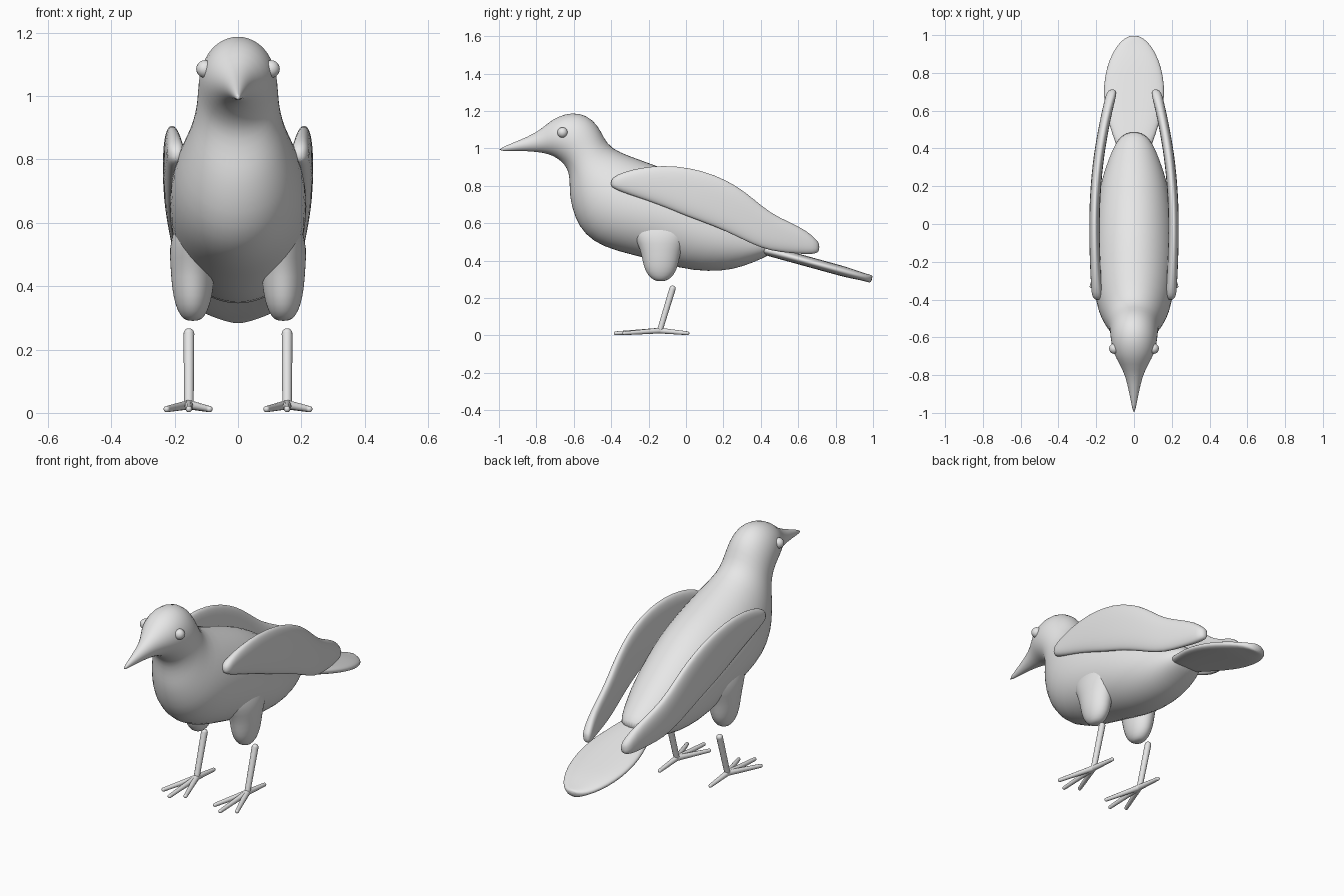
import bpy
import bmesh
import math
from mathutils import Vector

default_cube = bpy.data.objects.get("Cube")
if default_cube:
    bpy.data.objects.remove(default_cube, do_unlink=True)

GREY = (0.8, 0.8, 0.8, 1.0)
material = bpy.data.materials.new("plain grey")
material.use_nodes = True
material.diffuse_color = GREY
for node in material.node_tree.nodes:
    if node.type == 'BSDF_PRINCIPLED':
        node.inputs["Base Color"].default_value = GREY


def finish(name, bm, mirrored=False, subdivide=True):
    """Turn a bmesh into a smooth shaded object, optionally mirrored in x."""
    bmesh.ops.recalc_face_normals(bm, faces=bm.faces)
    mesh = bpy.data.meshes.new(name)
    bm.to_mesh(mesh)
    bm.free()
    mesh.materials.append(material)
    for polygon in mesh.polygons:
        polygon.use_smooth = True
    obj = bpy.data.objects.new(name, mesh)
    bpy.context.scene.collection.objects.link(obj)
    if mirrored:
        obj.modifiers.new("mirror", 'MIRROR').use_mirror_merge = False
    if subdivide:
        obj.modifiers.new("smooth", 'SUBSURF').levels = 1
    return obj


def soft(value, power):
    return math.copysign(abs(value) ** power, value)


def loft(name, rings, power=1.0, mirrored=False, sides=24):
    """Skin oval rings: (y, z of one edge), (y, z of other edge), half width, x."""
    bm = bmesh.new()
    loops = []
    for upper, lower, width, x in rings:
        a, b = Vector((x, *upper)), Vector((x, *lower))
        centre, half = (a + b) / 2, (a - b) / 2
        loop = []
        for i in range(sides):
            angle = math.tau * i / sides
            across = Vector((width * soft(math.cos(angle), power), 0, 0))
            loop.append(bm.verts.new(centre + across + half * soft(math.sin(angle), power)))
        loops.append(loop)
    for first, second in zip(loops, loops[1:]):
        for i in range(sides):
            j = (i + 1) % sides
            bm.faces.new((first[i], first[j], second[j], second[i]))
    bm.faces.new(loops[0])
    bm.faces.new(loops[-1])
    return finish(name, bm, mirrored)


def rod(name, start, end, start_radius, end_radius):
    """Tapered rod with rounded ends, mirrored to the other side."""
    start, end = Vector(start), Vector(end)
    axis = end - start
    turn = axis.to_track_quat('Z', 'Y').to_matrix().to_4x4()
    bm = bmesh.new()
    bmesh.ops.create_cone(bm, cap_ends=False, segments=12, radius1=start_radius,
                          radius2=end_radius, depth=axis.length)
    bmesh.ops.transform(bm, matrix=turn, verts=bm.verts)
    bmesh.ops.translate(bm, vec=(start + end) / 2, verts=bm.verts)
    for point, radius in ((start, start_radius), (end, end_radius)):
        ball = bmesh.ops.create_uvsphere(bm, u_segments=12, v_segments=8, radius=radius)
        bmesh.ops.translate(bm, vec=point, verts=ball["verts"])
    return finish(name, bm, mirrored=True, subdivide=False)


# Beak, head, neck and body in one skin: top point, bottom point, half width
body_rings = [
    ((-1, 1), (-1, .985), .005),
    ((-.9, 1.04), (-.9, .988), .024),
    ((-.8, 1.083), (-.8, .982), .046),
    ((-.74, 1.135), (-.74, .972), .078),
    ((-.69, 1.17), (-.69, .95), .106),
    ((-.61, 1.195), (-.645, .91), .122),
    ((-.53, 1.18), (-.625, .865), .127),
    ((-.47, 1.125), (-.622, .8), .13),
    ((-.44, 1.06), (-.622, .75), .14),
    ((-.4, 1), (-.61, .68), .16),
    ((-.3, .96), (-.575, .58), .195),
    ((-.16, .91), (-.5, .5), .215),
    ((0, .85), (-.38, .45), .22),
    ((.12, .78), (-.2, .41), .213),
    ((.22, .71), (-.03, .355), .2),
    ((.32, .64), (.12, .34), .175),
    ((.4, .575), (.25, .35), .14),
    ((.46, .53), (.36, .39), .105),
    ((.5, .485), (.45, .43), .06),
]
loft("body", [(*ring, 0) for ring in body_rings])

# Tail: broad flat paddle sloping down to the back
tail_shape = [(.36, .08), (.48, .115), (.58, .15), (.68, .163), (.78, .157),
              (.87, .132), (.94, .095), (.98, .055), (.995, .02)]
tail_rings = []
for y, width in tail_shape:
    z = .475 - .275 * (y - .36)
    thick = .027 if y < .9 else .02
    tail_rings.append(((y + .006, z + thick), (y - .006, z - thick), width, 0))
loft("tail", tail_rings, power=.8)

# Folded wings: position along the body, top edge, bottom edge
wing_shape = [
    (-.402, .825, .8), (-.385, .85, .785), (-.34, .872, .765), (-.25, .897, .735),
    (-.12, .911, .69), (.02, .898, .63), (.15, .862, .585), (.27, .802, .53),
    (.36, .732, .485), (.45, .655, .452), (.56, .603, .44), (.65, .558, .433),
    (.7, .51, .438), (.713, .49, .455),
]
wing_rings = []
last = len(wing_shape) - 1
for i, (y, top, bottom) in enumerate(wing_shape):
    x = .21 - (.19 if y > 0 else .1) * y * y
    thick = .01 if i in (0, last) else .028
    wing_rings.append(((y, top), (y, bottom), thick, x))
loft("wings", wing_rings, power=.85, mirrored=True)

# Thighs: rounded stumps flaring into the belly
thigh_shape = [(.29, .02, .018), (.302, .05, .037), (.34, .083, .056), (.4, .098, .067),
               (.46, .11, .07), (.52, .14, .075), (.58, .16, .06), (.63, .12, .035)]
loft("thighs", [((-.135 - depth, z), (-.135 + depth, z), width, .143)
                for z, depth, width in thigh_shape], mirrored=True)

# Eyes: small bumps on the sides of the head
bm = bmesh.new()
bmesh.ops.create_uvsphere(bm, u_segments=16, v_segments=10, radius=.028)
bmesh.ops.translate(bm, vec=(.104, -.66, 1.085), verts=bm.verts)
finish("eyes", bm, mirrored=True, subdivide=False)

# Thin legs and spread toes
ankle = (.155, -.14, .026)
rod("legs", (.155, -.072, .25), ankle, .017, .015)
toe_tips = {
    "middle_toes": (.155, -.376, .012),
    "inner_toes": (.09, -.33, .012),
    "outer_toes": (.225, -.33, .012),
    "back_toes": (.155, .008, .012),
}
for toe_name, tip in toe_tips.items():
    rod(toe_name, ankle, tip, .015, .01)
